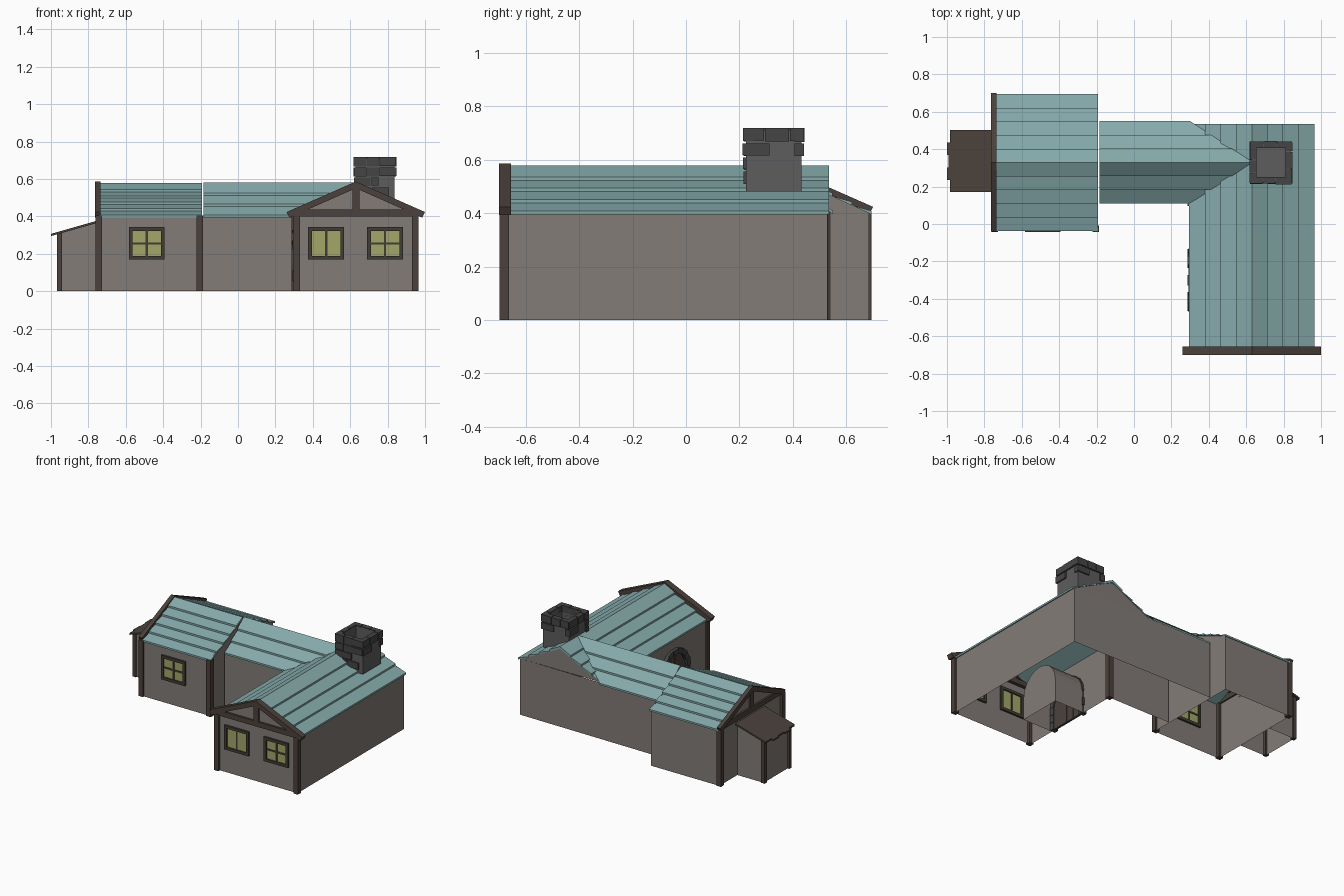
import bpy, bmesh, math, random
from mathutils import Vector, Matrix

if "Cube" in bpy.data.objects:
    bpy.data.objects.remove(bpy.data.objects["Cube"])
random.seed(4)

def material(name, r, g, b):
    m = bpy.data.materials.new(name)
    m.diffuse_color = (r, g, b, 1)
    m.use_nodes = True
    m.node_tree.nodes["Principled BSDF"].inputs["Base Color"].default_value = m.diffuse_color
    return m

WALL = material("plaster", .225, .2, .185)
ROOF = material("roof_boards", .235, .4, .405)
WOOD = material("dark_timber", .07, .053, .045)
FRAME = material("window_frame", .05, .047, .033)
GLASS = material("window_glass", .37, .38, .14)
STONE = material("stone", .11, .11, .11)
DARK = material("dark_stone", .06, .06, .06)

def finish(name, bm, mat):
    bmesh.ops.recalc_face_normals(bm, faces=bm.faces)
    me = bpy.data.meshes.new(name)
    bm.to_mesh(me)
    bm.free()
    me.materials.append(mat)
    ob = bpy.data.objects.new(name, me)
    bpy.context.collection.objects.link(ob)
    return ob

def add_prism(bm, prof, axis, a, b):
    """Extrude a (u, z) profile along 'x' or 'y' from a to b."""
    def at(u, z, t):
        return (t, u, z) if axis == 'x' else (u, t, z)
    lo = [bm.verts.new(at(u, z, a)) for u, z in prof]
    hi = [bm.verts.new(at(u, z, b)) for u, z in prof]
    n = len(prof)
    bm.faces.new(lo)
    bm.faces.new(hi[::-1])
    for i in range(n):
        bm.faces.new((lo[i], lo[(i + 1) % n], hi[(i + 1) % n], hi[i]))

def add_box(bm, x0, x1, y0, y1, z0, z1):
    add_prism(bm, [(x0, z0), (x1, z0), (x1, z1), (x0, z1)], 'y', y0, y1)

def box(name, mat, *dims):
    bm = bmesh.new()
    add_box(bm, *dims)
    return finish(name, bm, mat)

def add_wall(bm, path, z1=.405):
    for p, q in zip(path, path[1:]):
        bm.faces.new([bm.verts.new(v) for v in
                      ((*p, 0), (*q, 0), (*q, z1), (*p, z1))])

def roof(name, axis, centre, half, a, b, n, ridge=.565, eave=.395, step=.013):
    """Gable roof of overlapping boards: a stepped profile along the ridge."""
    side = []
    for i in range(n):
        t = i / n
        u, z = half * (1 - t), eave + (ridge - eave) * t
        side += [(u, z), (u, z + step)]
    prof = [(centre + u, z) for u, z in side] + [(centre, ridge + step)]
    prof += [(centre - u, z) for u, z in side[::-1]] + [(centre, ridge - .004)]
    bm = bmesh.new()
    add_prism(bm, prof, axis, a, b)
    return finish(name, bm, ROOF)

def truss(name, axis, c, half, a, b):
    """Rafters, tie beam and king post on a gable."""
    bm = bmesh.new()
    for s in (-1, 1):
        add_prism(bm, [(c, .586), (c + s * (half + .035), .423), (c + s * (half + .02), .393),
                       (c, .55)], axis, a, b)
    inset = .006 if b > a else -.006
    add_prism(bm, [(c - half, .40), (c + half, .40), (c + half, .437), (c - half, .437)],
              axis, a + inset, b)
    add_prism(bm, [(c - .019, .43), (c + .019, .43), (c + .019, .565), (c - .019, .565)],
              axis, a + inset, b)
    finish(name, bm, WOOD)

def post(name, x, y, h=.405, w=.018):
    box(name, WOOD, x - w, x + w, y - w, y + w, 0, h)

def window(name, x0, x1, wall_y, cross=True):
    z0, z1, w = .168, .342, .02
    xm, zm = (x0 + x1) / 2, (z0 + z1) / 2
    bm = bmesh.new()
    f, k = wall_y - .014, wall_y + .014
    add_box(bm, x0, x0 + w, f, k, z0, z1)
    add_box(bm, x1 - w, x1, f, k, z0, z1)
    add_box(bm, x0 + w, x1 - w, f, k, z0, z0 + w)
    add_box(bm, x0 + w, x1 - w, f, k, z1 - w, z1)
    add_box(bm, xm - .006, xm + .006, f + .004, k - .004, z0 + w, z1 - w)
    if cross:
        add_box(bm, x0 + w, x1 - w, f + .005, k - .005, zm - .006, zm + .006)
    finish(name + "_frame", bm, FRAME)
    box(name + "_glass", GLASS, x0 + w, x1 - w, wall_y - .005, wall_y + .005, z0 + w, z1 - w)

# walls: L-shaped house, its two gable ends, and the west block
bm = bmesh.new()
add_wall(bm, [(-.19, .12), (.31, .12), (.31, -.68), (.95, -.68), (.95, .53), (-.19, .54)])
for y in (-.68, .53):
    bm.faces.new([bm.verts.new(v) for v in ((.31, y, .405), (.95, y, .405), (.63, y, .565))])
finish("house_walls", bm, WALL)
bm = bmesh.new()
add_wall(bm, [(-.745, -.03), (-.2, -.03), (-.2, .685), (-.745, .685), (-.745, -.03)])
for x in (-.745, -.2):
    bm.faces.new([bm.verts.new(v) for v in ((x, -.03, .405), (x, .685, .405), (x, .33, .565))])
finish("west_walls", bm, WALL)

# roofs; the middle one is trimmed along its valleys
roof("east_roof", 'y', .63, .335, -.66, .535, 4)
roof("west_roof", 'x', .328, .366, -.74, -.192, 5)
mid = roof("middle_roof", 'x', .33, .22, -.185, .75, 3, ridge=.569)
bm = bmesh.new()
bm.from_mesh(mid.data)
for s in (-1, 1):
    cut = bmesh.ops.bisect_plane(bm, geom=bm.verts[:] + bm.edges[:] + bm.faces[:],
                                 plane_co=(.635, .33, 0), plane_no=(.22, s * .335, 0), clear_outer=True)
bm.to_mesh(mid.data)
bm.free()

# timber frame
truss("front_truss", 'y', .63, .335, -.70, -.655)
truss("west_truss", 'x', .33, .335, -.765, -.735)
for name, x, y in (("front_left_post", .314, -.68), ("front_right_post", .947, -.68),
                   ("inner_corner_post", .304, .114), ("west_front_post", -.745, -.025),
                   ("west_back_post", -.745, .675), ("west_inner_post", -.205, -.025)):
    post(name, x, y)

# windows
window("west_window", -.583, -.393, -.03)
window("front_left_window", .375, .568, -.68, cross=False)
window("front_right_window", .69, .883, -.68)

# lean-to on the west end
for i, y in enumerate((.195, .475)):
    post("lean_to_post_%d" % i, -.955, y, .312, .014)
bm = bmesh.new()
add_wall(bm, [(-.955, .19), (-.955, .48)], .31)
for y in (.19, .48):
    bm.faces.new([bm.verts.new(v) for v in
                  ((-.955, y, 0), (-.745, y, 0), (-.745, y, .37), (-.955, y, .31))])
finish("lean_to_walls", bm, WALL)
bm = bmesh.new()
for i, x in enumerate((-.985, -1, -.992, -1, -.985)):
    z = .373 - (-.745 - x) * .285
    add_prism(bm, [(x, z - .006), (-.745, .367), (-.745, .379), (x, z + .006)],
              'y', .17 + i * .0664, .17 + (i + 1) * .0664)
finish("lean_to_roof", bm, WOOD)

# arched door in the courtyard wall
DY, DZ = -.30, .165
def arch(r, n=10):
    return [(DY + r * math.cos(math.pi * i / n), DZ + r * math.sin(math.pi * i / n))
            for i in range(n + 1)]
bm = bmesh.new()
for i in range(4):
    y0, y1 = DY - .135 + i * .0675, DY - .135 + (i + 1) * .0675 - .004
    top = [DZ + math.sqrt(max(0, .135 ** 2 - (y - DY) ** 2)) for y in (y0, y1)]
    add_prism(bm, [(y0, 0), (y1, 0), (y1, top[1]), (y0, top[0])], 'x', .302, .318)
finish("door_planks", bm, WOOD)
bm = bmesh.new()
inner, outer = arch(.128, 9), arch(.165, 9)
for i in range(9):
    add_prism(bm, [inner[i], outer[i], outer[i + 1], inner[i + 1]], 'x',
              .285 + .006 * (i % 2), .325)
for s in (-1, 1):
    for j in range(3):
        r = .16 + .01 * (j % 2)
        add_prism(bm, [(DY + s * .128, j * .055), (DY + s * r, j * .055),
                       (DY + s * r, j * .055 + .053), (DY + s * .128, j * .055 + .053)],
                  'x', .285 + .006 * (j % 2), .325)
finish("door_arch_stones", bm, DARK)
bm = bmesh.new()
prof = [(DY + .16, 0)] + arch(.16) + [(DY - .16, 0)]
near = [bm.verts.new((.325, y, z)) for y, z in prof]
far = [bm.verts.new((.55, y, z)) for y, z in prof]
for i in range(len(prof) - 1):
    bm.faces.new((near[i], near[i + 1], far[i + 1], far[i]))
bm.faces.new(far)
finish("door_vestibule", bm, WALL)

# chimney: hollow shaft with raised stone courses
CX, CY, R = .733, .328, .104
bm = bmesh.new()
for s in (-1, 1):
    a, b = sorted((s * R, s * .078))
    add_box(bm, CX + a, CX + b, CY - R, CY + R, .48, .71)
    add_box(bm, CX - .078, CX + .078, CY + a, CY + b, .48, .71)
add_box(bm, CX - .078, CX + .078, CY - .078, CY + .078, .48, .6)
finish("chimney_shaft", bm, STONE)
bm = bmesh.new()
for side in range(4):
    rows = [(.665, .718, 1), (.612, .660, 1 if side == 0 else .45)]
    if side == 0:
        rows += [(.56, .607, .6), (.508, .555, .85)]
    for z0, z1, cover in rows:
        u = -R - .008
        end = u + cover * (2 * R + .016)
        while end - u > .02:
            v = min(end, u + random.uniform(.06, .1))
            if end - v < .035:
                v = end
            start = len(bm.verts)
            add_box(bm, u, v - .004, -R - random.uniform(.006, .013), -R + .026,
                    z0 + random.uniform(0, .006), z1)
            bm.verts.ensure_lookup_table()
            M = Matrix.Translation((CX, CY, 0)) @ Matrix.Rotation(side * math.pi / 2, 4, 'Z')
            bmesh.ops.transform(bm, matrix=M, verts=bm.verts[start:])
            u = v
finish("chimney_stones", bm, DARK)
